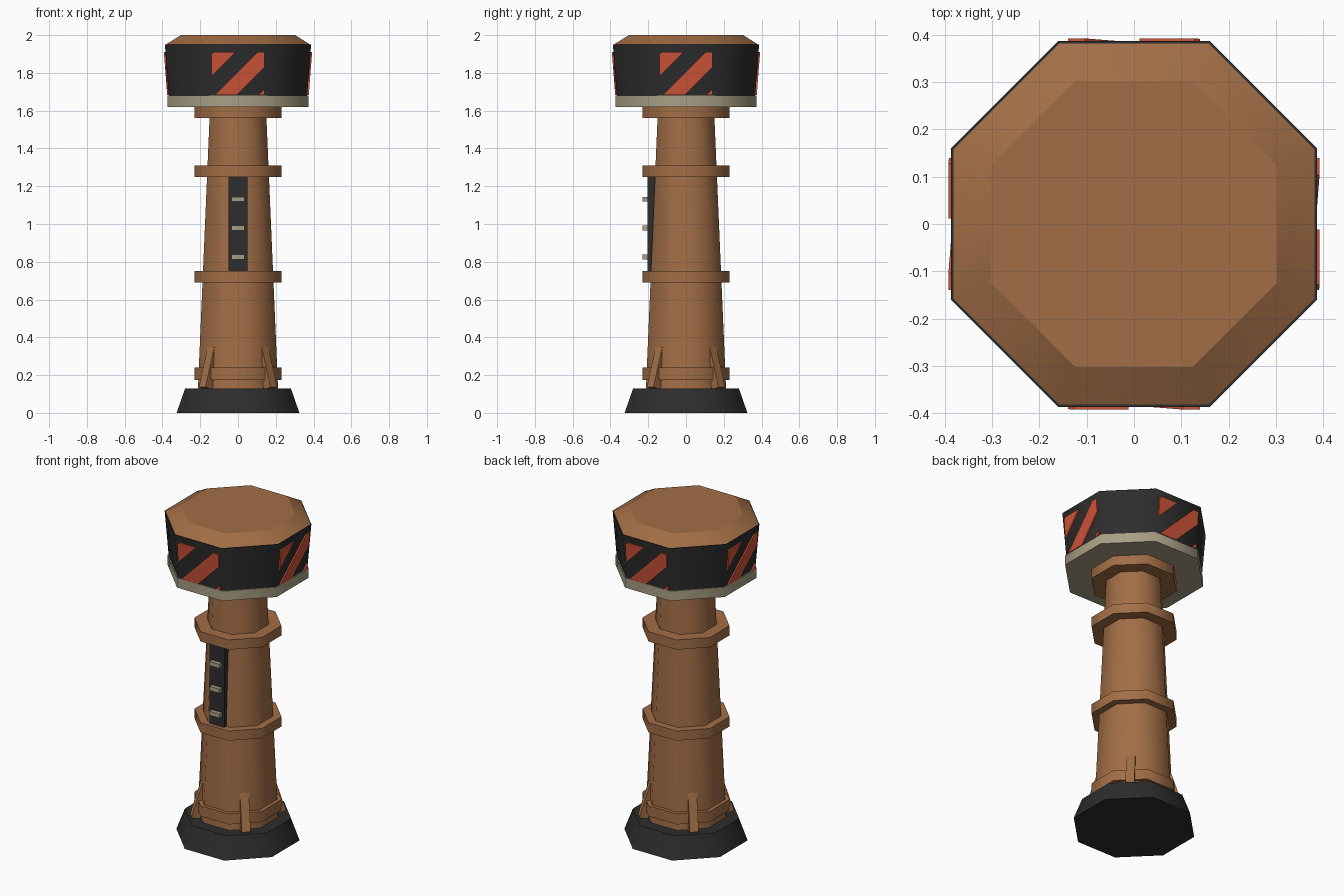
import bpy, bmesh, math
from mathutils import Matrix, Vector

if "Cube" in bpy.data.objects:
    bpy.data.objects.remove(bpy.data.objects["Cube"], do_unlink=True)


def make_material(name, rgb):
    mat = bpy.data.materials.new(name)
    mat.use_nodes = True
    mat.diffuse_color = (*rgb, 1)
    mat.node_tree.nodes["Principled BSDF"].inputs["Base Color"].default_value = (*rgb, 1)
    return mat


brown = make_material("rust_brown", (0.36, 0.155, 0.062))
dark = make_material("charcoal", (0.026, 0.026, 0.027))
beige = make_material("beige_grey", (0.40, 0.345, 0.235))
red = make_material("warning_red", (0.62, 0.085, 0.04))


def finish(name, bm, mat, smooth_angle=None):
    bmesh.ops.recalc_face_normals(bm, faces=bm.faces)
    mesh = bpy.data.meshes.new(name)
    bm.to_mesh(mesh)
    bm.free()
    mesh.materials.append(mat)
    obj = bpy.data.objects.new(name, mesh)
    bpy.context.collection.objects.link(obj)
    if smooth_angle:
        bpy.ops.object.select_all(action="DESELECT")
        obj.select_set(True)
        bpy.context.view_layer.objects.active = obj
        bpy.ops.object.shade_smooth_by_angle(angle=math.radians(smooth_angle))
    return obj


def octagon(name, z0, z1, bottom, top, mat, angle=50):
    """Eight-sided frustum with flats facing the axes; sizes are centre-to-flat."""
    k = 1 / math.cos(math.pi / 8)
    bm = bmesh.new()
    place = Matrix.Translation((0, 0, (z0 + z1) / 2)) @ Matrix.Rotation(math.pi / 8, 4, "Z")
    bmesh.ops.create_cone(bm, cap_ends=True, segments=8, radius1=bottom * k,
                          radius2=top * k, depth=z1 - z0, matrix=place)
    return finish(name, bm, mat, angle)


def box(name, center, size, mat, turn=Matrix.Identity(4)):
    bm = bmesh.new()
    place = turn @ Matrix.Translation(center)
    bmesh.ops.create_cube(bm, size=1, matrix=place @ Matrix.Diagonal((*size, 1)))
    return finish(name, bm, mat)


# Base, shaft and collars
octagon("base", 0, 0.13, 0.325, 0.28, dark)
octagon("shaft", 0.13, 1.62, 0.212, 0.148, brown)
for i, (z0, z1) in enumerate([(0.175, 0.24), (0.69, 0.75), (1.25, 1.31), (1.56, 1.62)]):
    octagon(f"collar_{i + 1}", z0, z1, 0.229, 0.229, brown)

# Head
octagon("head_plate", 1.62, 1.68, 0.372, 0.372, beige)
octagon("head_band", 1.68, 1.95, 0.366, 0.387, dark)
octagon("head_cap", 1.95, 2.0, 0.382, 0.302, brown, 25)

# Leaning braces on the diagonals
lean = Matrix.Rotation(-0.3, 4, "Y")
for i in range(4):
    spin = Matrix.Rotation(math.radians(45 + 90 * i), 4, "Z")
    turn = spin @ Matrix.Translation((0.21, 0, 0.24)) @ lean
    box(f"brace_{i + 1}", (0, 0, 0), (0.05, 0.05, 0.23), brown, turn)

# Ladder panel with rungs on the front
box("ladder_panel", (0, -0.18, 1.0), (0.1, 0.05, 0.5), dark)
for i in range(3):
    box(f"ladder_rung_{i + 1}", (0, -0.212, 0.825 + 0.153 * i), (0.07, 0.034, 0.026), beige)

# Diagonal warning stripes on the four main faces of the head band
LEFT, BOTTOM, WIDTH, HEIGHT = -0.14, 1.682, 0.28, 0.228
BANDS = [(-0.216, -0.1), (0.016, 0.132), (0.247, 0.4)]
SLOPE = (0.387 - 0.366) / (1.95 - 1.68)


def stripes(name, spin):
    bm = bmesh.new()
    corners = [(0, 0), (WIDTH, 0), (WIDTH, HEIGHT), (0, HEIGHT)]
    bm.faces.new([bm.verts.new((u, 0, v)) for u, v in corners])
    for band in BANDS:
        for c in band:
            bmesh.ops.bisect_plane(bm, geom=bm.verts[:] + bm.edges[:] + bm.faces[:],
                                   plane_co=(c, 0, 0), plane_no=Vector((1, 0, -1)).normalized())
    gaps = []
    for face in bm.faces:
        mid = face.calc_center_median()
        if not any(a < mid.x - mid.z < b for a, b in BANDS):
            gaps.append(face)
    bmesh.ops.delete(bm, geom=gaps, context="FACES")
    # Thicken outward, then lay onto the sloping face
    solid = bmesh.ops.extrude_face_region(bm, geom=bm.faces[:])["geom"]
    outer = [g for g in solid if isinstance(g, bmesh.types.BMVert)]
    bmesh.ops.translate(bm, verts=outer, vec=(0, -0.009, 0))
    for v in bm.verts:
        z = BOTTOM + v.co.z
        v.co = (LEFT + v.co.x, v.co.y - 0.3655 - SLOPE * (z - 1.68), z)
    bm.transform(spin)
    finish(name, bm, red)


for i, side in enumerate(["front", "left", "back", "right"]):
    stripes(f"stripes_{side}", Matrix.Rotation(math.pi / 2 * i, 4, "Z"))
